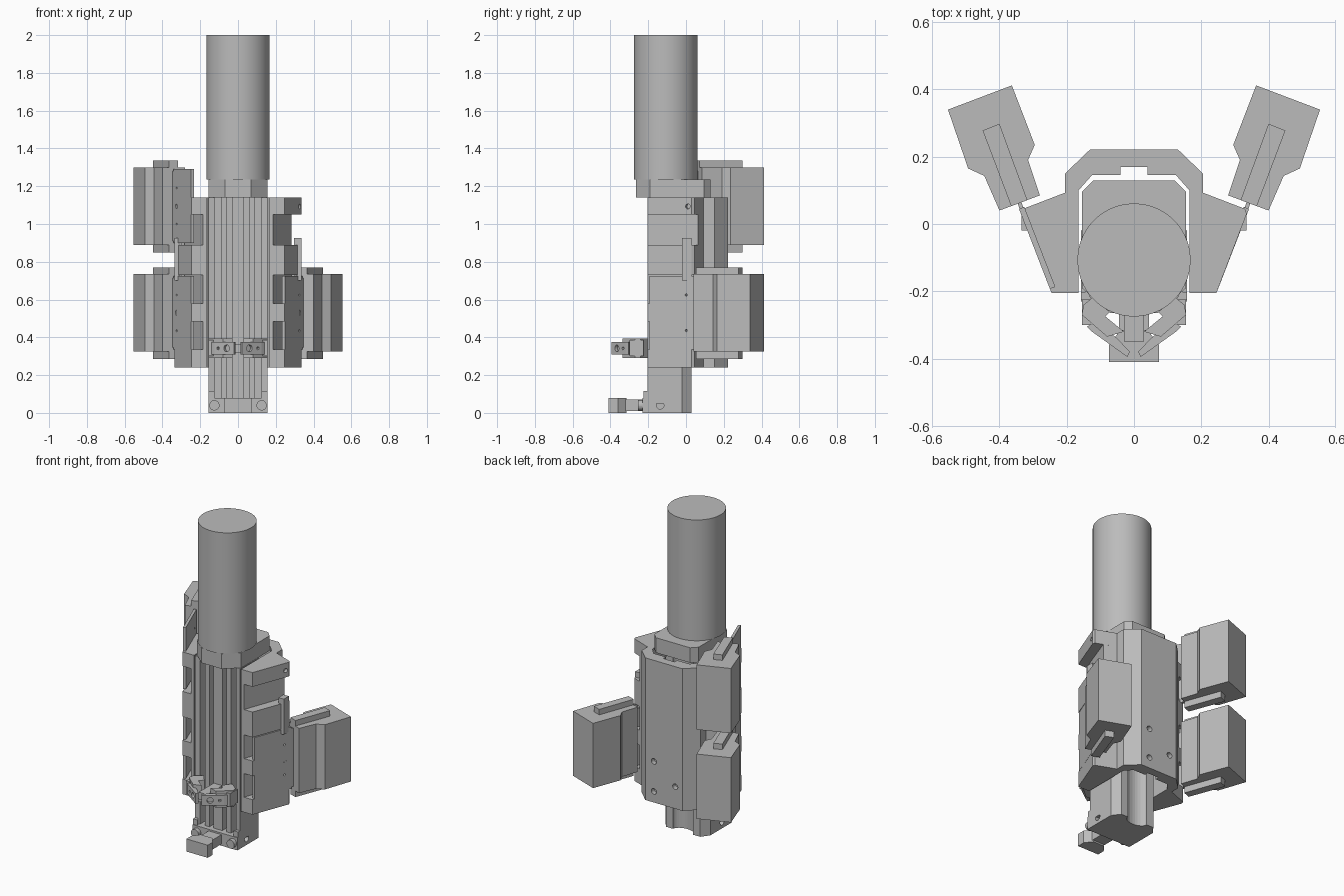
import bpy, bmesh, math
from mathutils import Vector, Matrix

old = bpy.data.objects.get("Cube")
if old:
    bpy.data.objects.remove(old, do_unlink=True)

grey = bpy.data.materials.new("plain grey")
grey.use_nodes = True
COL = (0.5, 0.5, 0.5, 1)
grey.diffuse_color = COL
grey.node_tree.nodes["Principled BSDF"].inputs["Base Color"].default_value = COL


def finish(bm, name):
    bmesh.ops.recalc_face_normals(bm, faces=bm.faces)
    me = bpy.data.meshes.new(name)
    bm.to_mesh(me)
    bm.free()
    me.materials.append(grey)
    ob = bpy.data.objects.new(name, me)
    bpy.context.collection.objects.link(ob)
    return ob


def prism(name, pts, z0, z1, side=1):
    """Extrude a plan outline from z0 to z1; side=-1 mirrors it in x."""
    bm = bmesh.new()
    face = bm.faces.new([bm.verts.new((side * x, y, z0)) for x, y in pts])
    new = bmesh.ops.extrude_face_region(bm, geom=[face])["geom"]
    bmesh.ops.translate(bm, vec=(0, 0, z1 - z0),
                        verts=[v for v in new if isinstance(v, bmesh.types.BMVert)])
    return finish(bm, name)


def both(half):
    """Close a right half outline with its mirror image."""
    return half + [(-x, y) for x, y in reversed(half) if abs(x) > 1e-6]


def rect(x0, x1, y0, y1):
    return [(x0, y0), (x1, y0), (x1, y1), (x0, y1)]


def rod(name, centre, axis, r, length, n=24):
    bm = bmesh.new()
    rot = Vector((0, 0, 1)).rotation_difference(Vector(axis)).to_matrix().to_4x4()
    bmesh.ops.create_cone(bm, cap_ends=True, segments=n, radius1=r, radius2=r, depth=length,
                          matrix=Matrix.Translation(centre) @ rot)
    return finish(bm, name)


def drill(ob, holes, axis, r, depth):
    """Cut round holes along one axis."""
    for c in holes:
        cutter = rod("hole_cutter", c, axis, r, depth)
        cutter.hide_render = True
        mod = ob.modifiers.new("hole", 'BOOLEAN')
        mod.operation = 'DIFFERENCE'
        mod.solver = 'EXACT'
        mod.object = cutter
        bpy.context.view_layer.objects.active = ob
        bpy.ops.object.modifier_apply(modifier=mod.name)
        bpy.data.objects.remove(cutter, do_unlink=True)


# Tall cylinder and its octagonal neck
tube = rod("main_cylinder", (0, -0.107, 1.6175), (0, 0, 1), 0.168, 0.765, 96)
bpy.context.view_layer.objects.active = tube
tube.select_set(True)
bpy.ops.object.shade_smooth_by_angle()
prism("neck", both([(0, -0.265), (0.07, -0.265), (0.155, -0.19), (0.155, 0.095),
                    (0.12, 0.13), (0, 0.13)]), 1.14, 1.235)

# Ribbed inner core with a scooped back
ribs = [(0, -0.2)]
for i, x in enumerate((0.03, 0.06, 0.09, 0.125)):
    ys = (-0.2, -0.15) if i % 2 == 0 else (-0.15, -0.2)
    ribs += [(x, y) for y in ys]
scoop = [(0.07 * math.cos(a), 0.03 - 0.045 * math.sin(a))
         for a in (math.pi / 2 * i / 6 for i in range(7))]
core_half = ribs + [(0.157, -0.205), (0.157, -0.02), (0.12, 0.03)] + scoop
prism("inner_core", both(core_half), 0.05, 1.14)

# Foot with front block and screws
foot = prism("foot", both([(0, -0.23), (0.157, -0.23), (0.157, -0.02), (0.12, 0.03)] + scoop),
             0, 0.08)
drill(foot, [(0.15, -0.137, 0.04), (-0.15, -0.137, 0.04)], (1, 0, 0), 0.02, 0.1)
prism("foot_neck", rect(-0.045, 0.045, -0.32, -0.22), 0.01, 0.07)
prism("foot_front_block", both([(0, -0.41), (0.075, -0.41), (0.075, -0.36),
                                (0.04, -0.315), (0, -0.315)]), 0, 0.08)
for s in (1, -1):
    rod("foot_screw", (s * 0.125, -0.235, 0.04), (0, 1, 0), 0.027, 0.04)
    prism("foot_corner", [(0.125, -0.225), (0.157, -0.225), (0.157, -0.17)], 0.07, 0.115, s)

# Outer shell around the back
shell = prism("rear_shell", both([(0, 0.222), (0.13, 0.222), (0.205, 0.15), (0.205, -0.02),
                                  (0.165, -0.02), (0.165, 0.1), (0.125, 0.145),
                                  (0.04, 0.145), (0.04, 0.17), (0, 0.17)]), 0.24, 1.14)
drill(shell, [(0.07, 0.222, 0.31), (0.07, 0.222, 0.5), (-0.08, 0.222, 0.38)],
      (0, 1, 0), 0.018, 0.06)

# Side wings in alternating full and recessed steps
FULL = [(0.165, -0.205), (0.245, -0.205), (0.335, 0.03), (0.33, 0.045), (0.2, 0.095), (0.165, 0.095)]
SLIM = [(0.165, -0.205), (0.185, -0.205), (0.283, 0.063), (0.2, 0.095), (0.165, 0.095)]
steps = (0.24, 0.335, 0.485, 0.58, 0.73, 0.89, 1.05, 1.14)
OUT = Vector((0.934, -0.358, 0))

# Slide-in module: plate, tongue, box and rails
PLATE = [(0.234, -0.187), (0.25, -0.193), (0.342, 0.045), (0.326, 0.051)]
TONGUE = [(0.322, 0.03), (0.333, 0.026), (0.36, 0.1), (0.349, 0.104)]
BOX = [(0.363, 0.412), (0.553, 0.34), (0.493, 0.165), (0.445, 0.143),
       (0.4, 0.04), (0.28, 0.085), (0.315, 0.19), (0.295, 0.235)]
RAIL = [(0.4, 0.298), (0.45, 0.278), (0.365, 0.053), (0.317, 0.071)]


def module(name, z, side):
    plate = prism(name + "_plate", PLATE, z + 0.01, z + 0.4, side)
    axis = (side * OUT.x, OUT.y, 0)
    spot = (side * 0.323, 0.002)
    drill(plate, [(*spot, z + 0.11), (*spot, z + 0.3)], axis, 0.006, 0.03)
    drill(plate, [(*spot, z + 0.205)], axis, 0.015, 0.03)
    prism(name + "_tongue", TONGUE, z + 0.02, z + 0.39, side)
    prism(name + "_box", BOX, z, z + 0.41, side)
    prism(name + "_rail", RAIL, z - 0.04, z + 0.445, side)


for s, label in ((1, "left"), (-1, "right")):
    for i in range(7):
        step = prism(label + "_wing_step", SLIM if i % 2 else FULL, steps[i], steps[i + 1], s)
        if i == 6:
            drill(step, [(s * 0.326, 0.01, 1.093)], (s * OUT.x, OUT.y, 0), 0.013, 0.04)
    # Clip beside the wing
    prism(label + "_clip", rect(0.297, 0.335, -0.02, 0.03), 0.7, 0.925, s)
    module(label + "_lower_module", 0.325, s)
module("right_upper_module", 0.89, -1)

# V-shaped bracket on the front
for s in (1, -1):
    prism("bracket_arm", [(0.15, -0.24), (0.155, -0.27), (0.08, -0.335), (0.03, -0.32),
                          (0.085, -0.275), (0.06, -0.25), (0.1, -0.2)], 0.29, 0.395, s)
    pad = prism("bracket_pad", [(0.14, -0.305), (0.125, -0.32), (0.02, -0.395), (0.012, -0.38),
                                (0.05, -0.34), (0.115, -0.29)], 0.31, 0.375, s)
    drill(pad, [(s * 0.06, -0.365, 0.342)], (s * 0.58, -0.81, 0), 0.018, 0.03)
    drill(pad, [(s * 0.105, -0.333, 0.342)], (s * 0.58, -0.81, 0), 0.008, 0.03)
    prism("bracket_side_block", rect(0.13, 0.155, -0.3, -0.225), 0.3, 0.385, s)
prism("bracket_link", rect(-0.03, 0.03, -0.35, -0.2), 0.32, 0.365)
